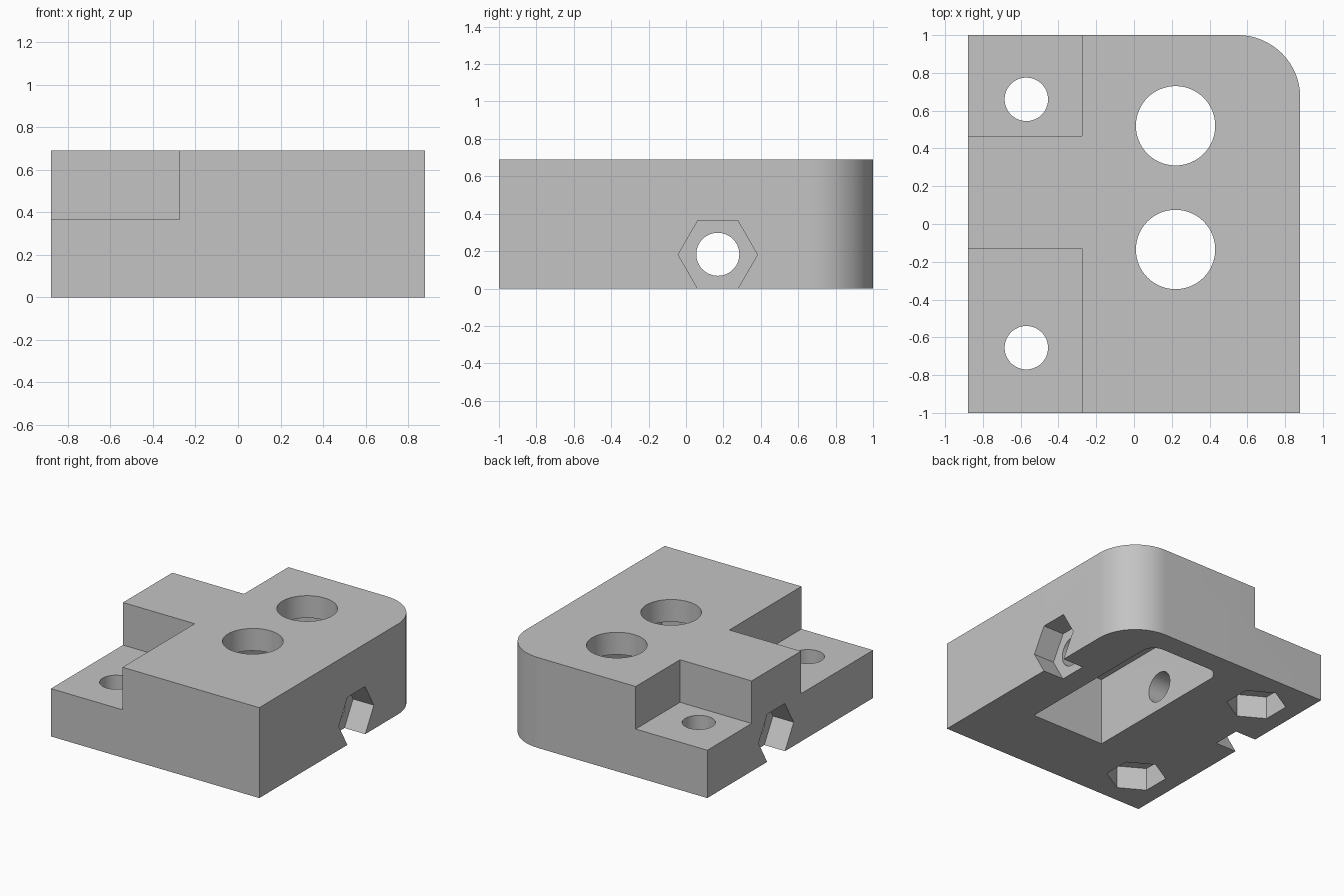
import bpy, bmesh, math
from mathutils import Matrix

if "Cube" in bpy.data.objects:
    bpy.data.objects.remove(bpy.data.objects["Cube"], do_unlink=True)

W, L, H = 0.88, 1.0, 0.69      # half width, half length, height
STEP_Z = 0.365                 # height of the screw ledges
NUT_R, NUT_DEPTH, BOLT_R = 0.21, 0.175, 0.115

grey = bpy.data.materials.new("plain_grey")
grey.use_nodes = True
colour = (0.55, 0.55, 0.55, 1)
grey.diffuse_color = colour
grey.node_tree.nodes["Principled BSDF"].inputs["Base Color"].default_value = colour


def make(name, bm):
    bmesh.ops.recalc_face_normals(bm, faces=bm.faces)
    mesh = bpy.data.meshes.new(name)
    bm.to_mesh(mesh)
    bm.free()
    obj = bpy.data.objects.new(name, mesh)
    bpy.context.collection.objects.link(obj)
    mesh.materials.append(grey)
    return obj


def box(name, x, y, z, radius=0, rounded=()):
    """Box between the given ranges; rounded lists the (x, y) signs of upright edges to round."""
    bm = bmesh.new()
    bmesh.ops.create_cube(bm, size=1)
    for v in bm.verts:
        v.co = [r[0] if c < 0 else r[1] for c, r in zip(v.co, (x, y, z))]
    mx, my = sum(x) / 2, sum(y) / 2
    edges = []
    for e in bm.edges:
        a, b = (v.co for v in e.verts)
        corner = (1 if a.x > mx else -1, 1 if a.y > my else -1)
        if abs(a.z - b.z) > 0.01 and corner in rounded:
            edges.append(e)
    if edges:
        bmesh.ops.bevel(bm, geom=edges, offset=radius, segments=16,
                        profile=0.5, affect='EDGES')
    return make(name, bm)


def prism(name, sides, radius, centre, depth, axis='Z'):
    """Cylinder or hexagon; hexagon corners point along y."""
    bm = bmesh.new()
    bmesh.ops.create_cone(bm, cap_ends=True, segments=sides,
                          radius1=radius, radius2=radius, depth=depth)
    # put one corner exactly on +y
    first = min(bm.verts, key=lambda v: abs(v.co.x) - v.co.y)
    turn = math.pi / 2 - math.atan2(first.co.y, first.co.x)
    rot = Matrix.Rotation(turn, 4, 'Z')
    if axis == 'X':
        rot = Matrix.Rotation(math.pi / 2, 4, 'Y') @ rot
    bmesh.ops.transform(bm, matrix=Matrix.Translation(centre) @ rot, verts=bm.verts)
    return make(name, bm)


# Main body with one rounded corner
body = box("mounting_block", (-W, W), (-L, L), (0, H), 0.33, {(1, 1)})

# Screw ledges and the pocket underneath
cutters = [
    box("front_ledge_cutter", (-1.2, -0.275), (-1.2, -0.13), (STEP_Z, 1)),
    box("back_ledge_cutter", (-1.2, -0.275), (0.465, 1.2), (STEP_Z, 1)),
    box("pocket_cutter", (-0.09, 0.53), (-0.463, 0.83), (-0.2, 0.52),
        0.1, {(1, 1), (-1, 1)}),
]

# Large holes above the pocket
for y in (0.52, -0.135):
    cutters.append(prism("rod_hole_cutter", 64, 0.21, (0.22, y, 0.6), 0.6))

# Upright bolt holes with nut recesses below
for y in (0.66, -0.655):
    cutters.append(prism("bolt_hole_cutter", 48, BOLT_R, (-0.57, y, 0.2), 0.8))
    cutters.append(prism("nut_recess_cutter", 6, NUT_R, (-0.57, y, 0), 2 * NUT_DEPTH))

# Cross bolt hole with a nut recess at each end
cutters.append(prism("cross_hole_cutter", 48, BOLT_R, (0, 0.17, 0.183), 3, 'X'))
for side in (-1, 1):
    cutters.append(prism("side_nut_cutter", 6, NUT_R + 0.002,
                         (side * W, 0.17, 0.181), 2 * NUT_DEPTH, 'X'))

for o in bpy.context.selected_objects:
    o.select_set(False)
bpy.context.view_layer.objects.active = body
body.select_set(True)
for cutter in cutters:
    cutter.hide_render = True
    mod = body.modifiers.new("cut", 'BOOLEAN')
    mod.operation = 'DIFFERENCE'
    mod.solver = 'EXACT'
    mod.object = cutter
    bpy.ops.object.modifier_apply(modifier=mod.name)
    bpy.data.objects.remove(cutter, do_unlink=True)

bpy.ops.object.shade_smooth_by_angle(angle=math.radians(30))
